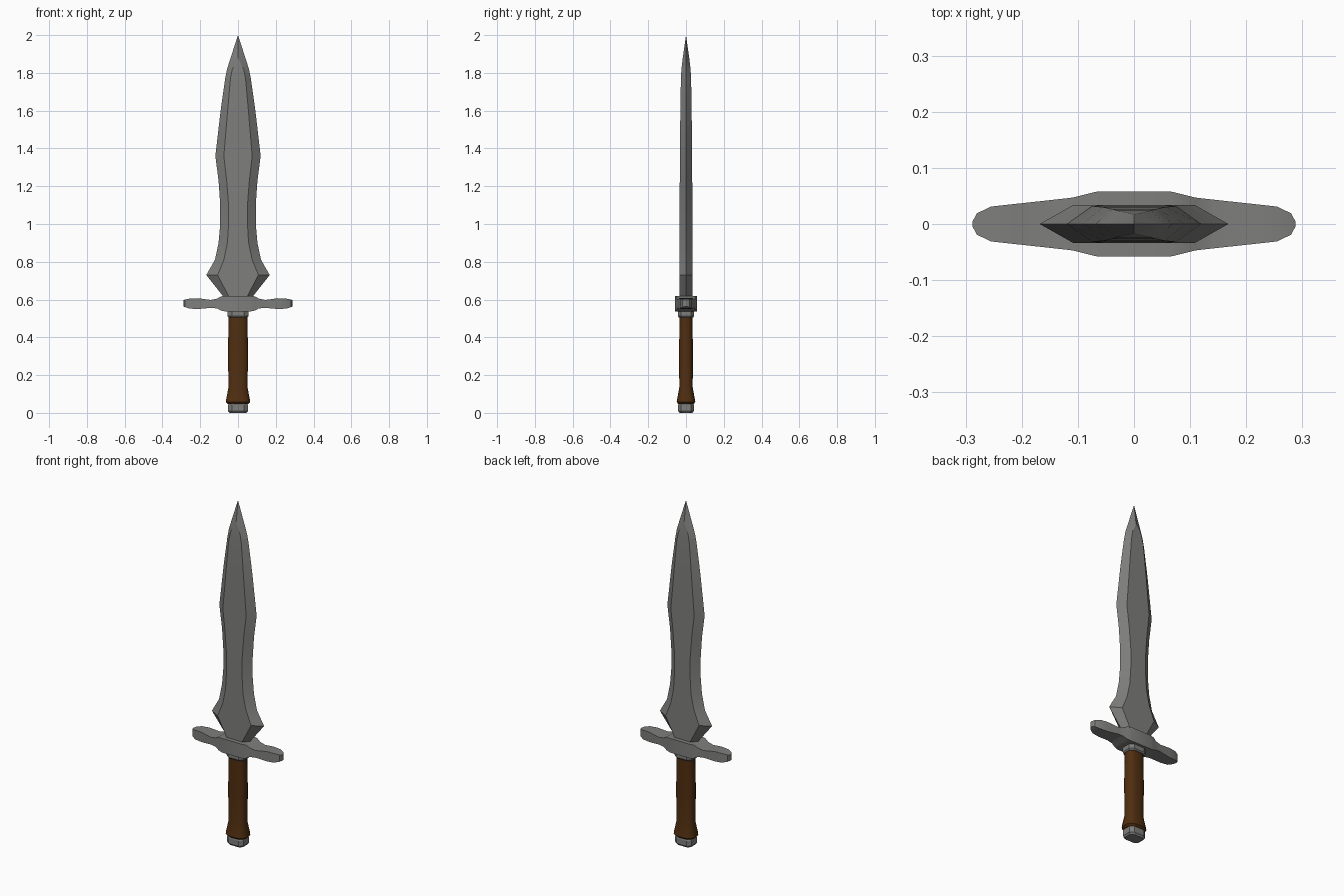
import bpy, bmesh, math

cube = bpy.data.objects.get("Cube")
if cube:
    bpy.data.objects.remove(cube, do_unlink=True)


def material(name, color):
    m = bpy.data.materials.new(name)
    m.use_nodes = True
    m.diffuse_color = (*color, 1)
    m.node_tree.nodes["Principled BSDF"].inputs["Base Color"].default_value = (*color, 1)
    return m


steel = material("steel", (0.21, 0.21, 0.205))
leather = material("brown leather", (0.08, 0.027, 0.005))


def loft(name, rings, mat, angle):
    """Skin a list of equal-length point rings and cap both ends."""
    bm = bmesh.new()
    loops = [[bm.verts.new(p) for p in ring] for ring in rings]
    n = len(loops[0])
    for a, b in zip(loops, loops[1:]):
        for i in range(n):
            j = (i + 1) % n
            bm.faces.new((a[i], a[j], b[j], b[i]))
    bm.faces.new(loops[0][::-1])
    bm.faces.new(loops[-1])
    bmesh.ops.remove_doubles(bm, verts=bm.verts, dist=0.0002)
    bmesh.ops.recalc_face_normals(bm, faces=bm.faces)
    mesh = bpy.data.meshes.new(name)
    bm.to_mesh(mesh)
    bm.free()
    mesh.materials.append(mat)
    obj = bpy.data.objects.new(name, mesh)
    bpy.context.collection.objects.link(obj)
    bpy.ops.object.select_all(action="DESELECT")
    obj.select_set(True)
    bpy.context.view_layer.objects.active = obj
    bpy.ops.object.shade_smooth_by_angle(angle=math.radians(angle))
    return obj


def blade_ring(z, w, f, t):
    return [(w, 0, z), (f, t, z), (-f, t, z), (-w, 0, z), (-f, -t, z), (f, -t, z)]


def octagon(z, x, y):
    c = 0.6
    half = [(x, -y * c), (x, y * c), (x * c, y), (-x * c, y)]
    return [(px, py, z) for px, py in half + [(-a, -b) for a, b in half]]


def oval(z, x, y, sides=16):
    turns = [2 * math.pi * (i + 0.5) / sides for i in range(sides)]
    def soft(v):
        return math.copysign(abs(v) ** 0.75, v)
    return [(x * soft(math.cos(a)), y * soft(math.sin(a)), z) for a in turns]


# Leaf-shaped blade: height, edge half width, flat half width, half thickness
stations = [
    (0.60, 0.065, 0.04, 0.034), (0.73, 0.168, 0.108, 0.034),
    (0.81, 0.122, 0.075, 0.034), (0.90, 0.103, 0.056, 0.034),
    (1.0, 0.094, 0.05, 0.034), (1.1, 0.094, 0.05, 0.034),
    (1.23, 0.103, 0.06, 0.033), (1.36, 0.12, 0.075, 0.032),
    (1.6, 0.092, 0.055, 0.03), (1.77, 0.068, 0.04, 0.027),
    (1.82, 0.058, 0.03, 0.024), (1.88, 0.039, 0, 0.017), (2.0, 0, 0, 0),
]
loft("blade", [blade_ring(*s) for s in stations], steel, 20)

# Crossguard: x, half depth, bottom, top, mirrored to the other side
half = [
    (0.065, 0.058, 0.537, 0.619), (0.09, 0.052, 0.542, 0.617),
    (0.11, 0.047, 0.553, 0.605), (0.145, 0.043, 0.556, 0.598),
    (0.21, 0.036, 0.55, 0.607), (0.255, 0.031, 0.552, 0.605),
    (0.28, 0.019, 0.56, 0.6), (0.288, 0.004, 0.563, 0.597),
]
both = [(-x, d, lo, hi) for x, d, lo, hi in reversed(half)] + half
loft("crossguard", [[(x, -d, lo), (x, d, lo), (x, d, hi), (x, -d, hi)]
                    for x, d, lo, hi in both], steel, 30)

# Collar between guard and grip
loft("collar", [octagon(0.505, 0.05, 0.038), octagon(0.512, 0.055, 0.043),
                octagon(0.545, 0.055, 0.043)], steel, 20)

# Grip with a flared foot
loft("grip", [oval(*s) for s in (
    (0.048, 0.056, 0.042), (0.058, 0.065, 0.05), (0.07, 0.064, 0.048),
    (0.135, 0.051, 0.036), (0.32, 0.054, 0.037), (0.512, 0.05, 0.035))],
    leather, 40)

# Pommel cap
loft("pommel", [octagon(0, 0.045, 0.034), octagon(0.01, 0.053, 0.042),
                octagon(0.042, 0.053, 0.042), octagon(0.052, 0.048, 0.037)],
     steel, 20)
